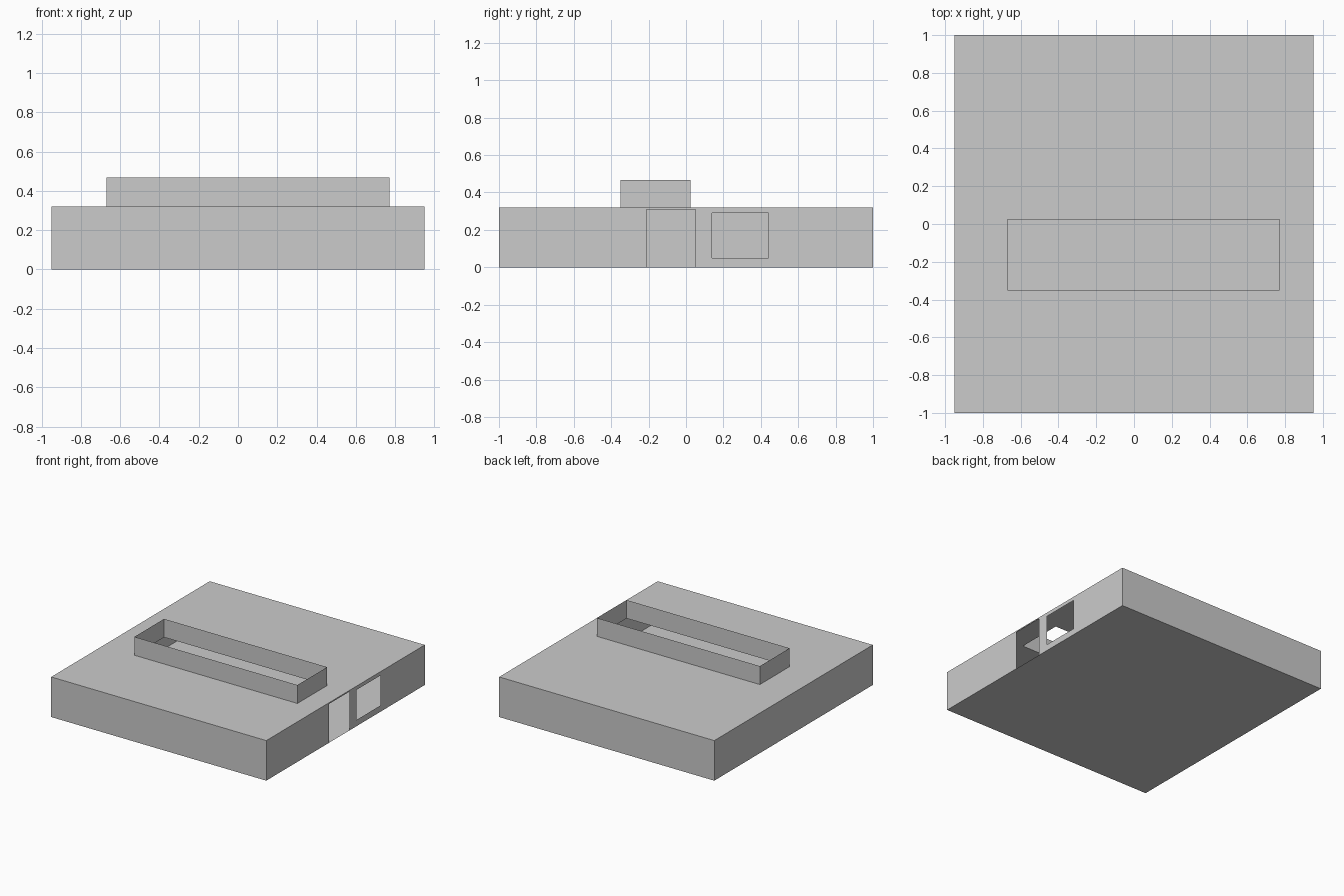
import bpy, bmesh

if "Cube" in bpy.data.objects:
    bpy.data.objects.remove(bpy.data.objects["Cube"])

X, Y, H = 0.95, 1.0, 0.32            # room half width, half depth, wall height
SKY = (-0.67, 0.77, -0.35, 0.025)    # skylight x0, x1, y0, y1
SKY_TOP = 0.467
DOOR = (-0.21, 0.05, 0.0, 0.31)      # y0, y1, z0, z1
WINDOW = (0.14, 0.44, 0.05, 0.29)


def panel(name, rect, place, holes=()):
    """Thin sheet over rect (u0, u1, v0, v1) with rectangular openings."""
    us = sorted({u for r in (rect, *holes) for u in r[:2]})
    vs = sorted({v for r in (rect, *holes) for v in r[2:]})
    bm = bmesh.new()
    for u0, u1 in zip(us, us[1:]):
        for v0, v1 in zip(vs, vs[1:]):
            cu, cv = (u0 + u1) / 2, (v0 + v1) / 2
            if any(h[0] < cu < h[1] and h[2] < cv < h[3] for h in holes):
                continue
            corners = ((u0, v0), (u1, v0), (u1, v1), (u0, v1))
            bm.faces.new([bm.verts.new(place(u, v)) for u, v in corners])
    bmesh.ops.remove_doubles(bm, verts=bm.verts, dist=1e-5)
    mesh = bpy.data.meshes.new(name)
    bm.to_mesh(mesh)
    bm.free()
    obj = bpy.data.objects.new(name, mesh)
    bpy.context.collection.objects.link(obj)
    return obj


# Floor (facing down) and roof with the skylight opening
panel("floor", (-X, X, -Y, Y), lambda u, v: (u, -v, 0))
panel("roof", (-X, X, -Y, Y), lambda u, v: (u, v, H), [SKY])

# Outer walls; the right one has a doorway and a window
panel("front_wall", (-X, X, 0, H), lambda u, v: (u, -Y, v))
panel("back_wall", (-X, X, 0, H), lambda u, v: (-u, Y, v))
panel("left_wall", (-Y, Y, 0, H), lambda u, v: (-X, -u, v))
panel("right_wall", (-Y, Y, 0, H), lambda u, v: (X, u, v), [DOOR, WINDOW])

# Open-topped skylight curb around the roof opening
x0, x1, y0, y1 = SKY
panel("skylight_front", (x0, x1, H, SKY_TOP), lambda u, v: (u, y0, v))
panel("skylight_back", (-x1, -x0, H, SKY_TOP), lambda u, v: (-u, y1, v))
panel("skylight_left", (-y1, -y0, H, SKY_TOP), lambda u, v: (x0, -u, v))
panel("skylight_right", (y0, y1, H, SKY_TOP), lambda u, v: (x1, u, v))
